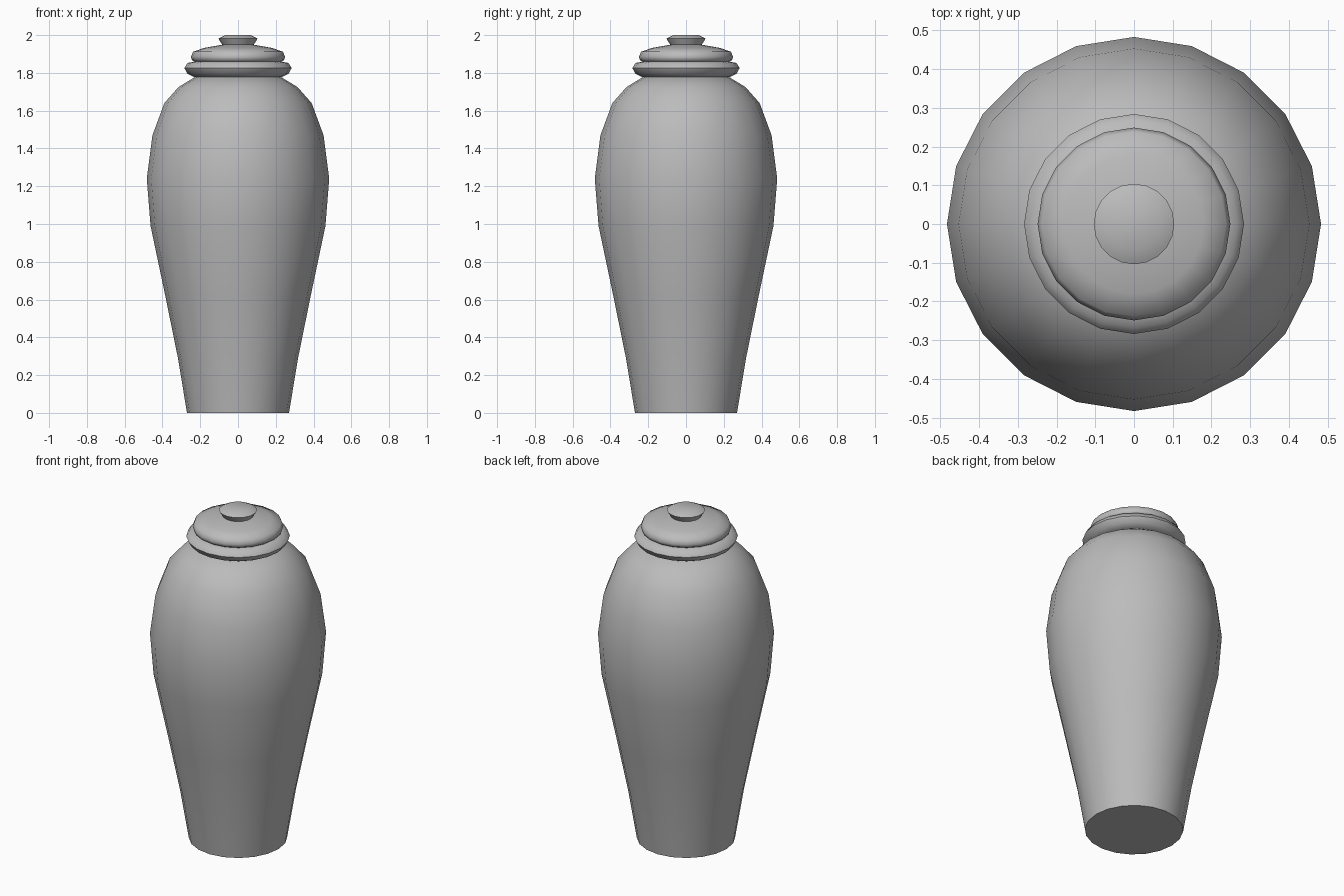
import bpy, bmesh, math

cube = bpy.data.objects.get("Cube")
if cube:
    bpy.data.objects.remove(cube, do_unlink=True)

SIDES = 20

grey = bpy.data.materials.new("stone_grey")
grey.use_nodes = True
colour = (0.5, 0.5, 0.5, 1)
grey.diffuse_color = colour
grey.node_tree.nodes["Principled BSDF"].inputs["Base Color"].default_value = colour


def turned(name, profile, angle):
    """Revolve a (radius, height) profile and close both ends."""
    bm = bmesh.new()
    rings = []
    for r, z in profile:
        rings.append([bm.verts.new((r * math.cos(2 * math.pi * i / SIDES),
                                    r * math.sin(2 * math.pi * i / SIDES), z))
                      for i in range(SIDES)])
    for low, high in zip(rings, rings[1:]):
        for i in range(SIDES):
            j = (i + 1) % SIDES
            bm.faces.new((low[i], low[j], high[j], high[i]))
    bm.faces.new(rings[0][::-1])
    bm.faces.new(rings[-1])
    mesh = bpy.data.meshes.new(name)
    bm.to_mesh(mesh)
    bm.free()
    mesh.materials.append(grey)
    obj = bpy.data.objects.new(name, mesh)
    bpy.context.collection.objects.link(obj)
    bpy.ops.object.select_all(action='DESELECT')
    obj.select_set(True)
    bpy.context.view_layer.objects.active = obj
    bpy.ops.object.shade_smooth_by_angle(angle=math.radians(angle))
    return obj


# Tapered body with rounded shoulder
turned("urn_body", [(0.27, 0), (0.318, 0.29), (0.385, 0.62), (0.463, 0.99),
                    (0.483, 1.24), (0.453, 1.47), (0.39, 1.64),
                    (0.315, 1.725), (0.225, 1.78)], 50)

# Rolled rim under the lid
turned("lid_rim", [(0.23, 1.777), (0.267, 1.795), (0.284, 1.825),
                   (0.267, 1.853), (0.225, 1.86)], 60)

# Domed lid
turned("lid_dome", [(0.225, 1.855), (0.244, 1.868), (0.249, 1.885),
                    (0.238, 1.912), (0.18, 1.932), (0.08, 1.95)], 60)

# Flared knob with bevelled top
turned("lid_knob", [(0.078, 1.94), (0.104, 1.982), (0.068, 2.0)], 40)
